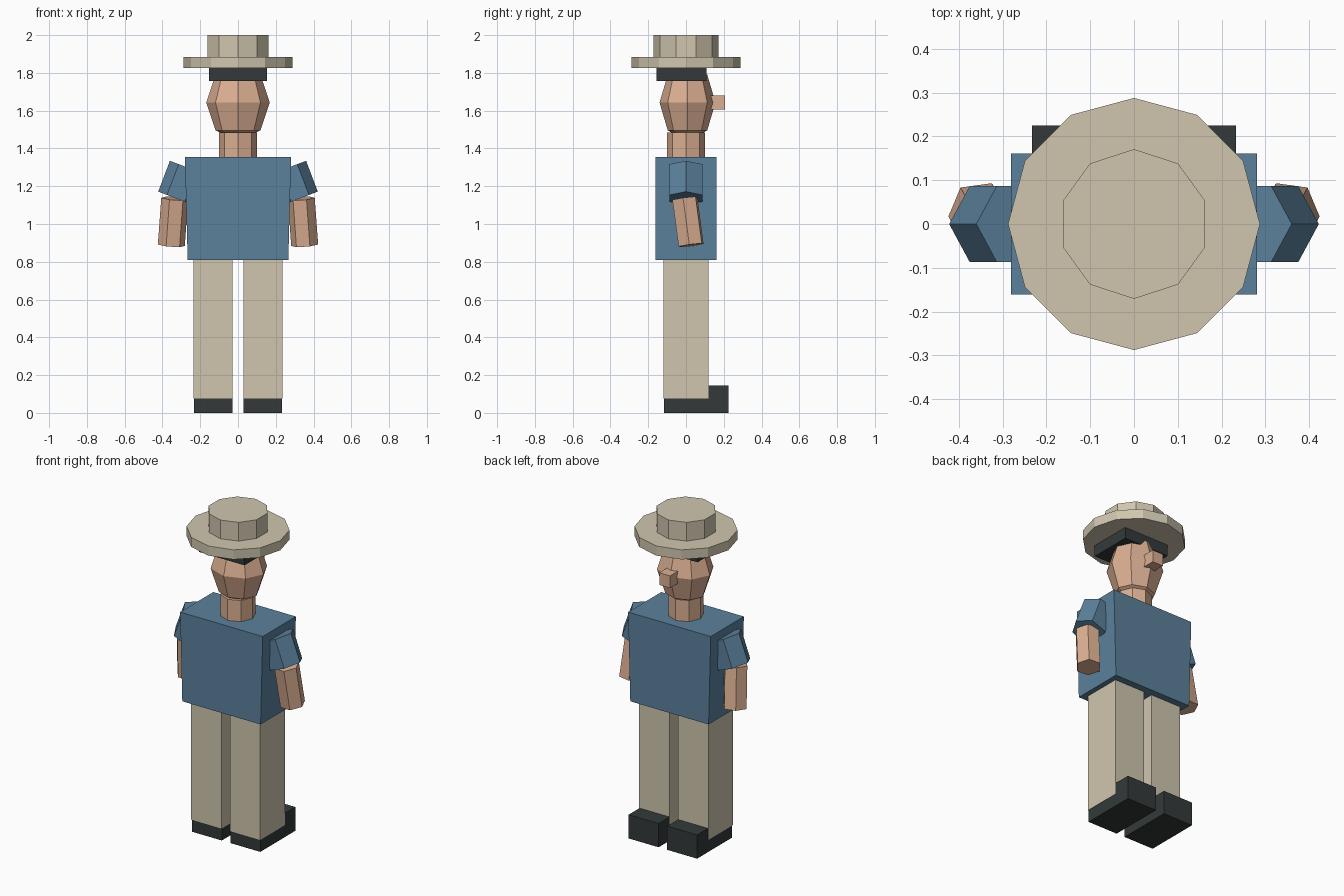
import bpy, bmesh, math
from mathutils import Vector, Matrix

if "Cube" in bpy.data.objects:
    bpy.data.objects.remove(bpy.data.objects["Cube"])


def material(name, rgb):
    m = bpy.data.materials.new(name)
    m.diffuse_color = [(c / 255 / 12.92 if c < 11 else ((c / 255 + 0.055) / 1.055) ** 2.4)
                       for c in rgb] + [1.0]
    m.use_nodes = True
    m.node_tree.nodes["Principled BSDF"].inputs["Base Color"].default_value = m.diffuse_color
    return m


KHAKI = material("khaki", (208, 198, 175))
BLUE = material("shirt blue", (91, 129, 156))
SKIN = material("skin", (219, 175, 146))
DARK = material("charcoal", (51, 57, 57))


def finish(name, bm, mat, mirror=False):
    bmesh.ops.recalc_face_normals(bm, faces=bm.faces)
    me = bpy.data.meshes.new(name)
    bm.to_mesh(me)
    bm.free()
    me.materials.append(mat)
    ob = bpy.data.objects.new(name, me)
    bpy.context.collection.objects.link(ob)
    if mirror:
        ob.modifiers.new("other side", 'MIRROR').use_axis[0] = True
    return ob


def box(name, mat, lo, hi, mirror=False, bottom_scale=1.0):
    lo, hi = Vector(lo), Vector(hi)
    bm = bmesh.new()
    bmesh.ops.create_cube(bm, size=1.0)
    for v in bm.verts:
        s = bottom_scale if v.co.z < 0 else 1.0
        v.co = Vector(((lo[i] + hi[i]) / 2 + v.co[i] * (hi[i] - lo[i]) for i in range(3)))
        v.co.x *= s
    return finish(name, bm, mat, mirror)


def prism(name, mat, sides, radius, start, end, first_angle=0.0, mirror=False):
    """Straight prism between two points, first corner at first_angle degrees."""
    start, end = Vector(start), Vector(end)
    turn = Vector((0, 0, 1)).rotation_difference((start - end).normalized())
    bm = bmesh.new()
    rings = []
    for p in (start, end):
        angles = [math.radians(first_angle) + math.tau * i / sides for i in range(sides)]
        rings.append([bm.verts.new(p + turn @ Vector((radius * math.cos(a), radius * math.sin(a), 0)))
                      for a in angles])
        bm.faces.new(rings[-1])
    for i in range(sides):
        j = (i + 1) % sides
        bm.faces.new((rings[0][i], rings[0][j], rings[1][j], rings[1][i]))
    return finish(name, bm, mat, mirror)


# Legs and shoes
box("shoes", DARK, (0.029, -0.116, 0), (0.233, 0.225, 0.146), mirror=True)
box("trouser_legs", KHAKI, (0.028, -0.12, 0.075), (0.235, 0.119, 0.82), mirror=True)

# Torso, slightly narrower at the waist
box("shirt_torso", BLUE, (-0.281, -0.161, 0.81), (0.281, 0.161, 1.355), bottom_scale=0.948)

# Arms
prism("sleeves", BLUE, 6, 0.1, (0.267, 0, 1.299), (0.329, 0, 1.136), mirror=True)
prism("forearms", SKIN, 6, 0.072, (0.335, -0.006, 1.135), (0.353, 0.027, 0.888),
      first_angle=-7.6, mirror=True)

# Neck and head
prism("neck", SKIN, 8, 0.1, (0, 0, 1.485), (0, 0, 1.34))
bm = bmesh.new()
bmesh.ops.create_uvsphere(bm, u_segments=8, v_segments=4, radius=1.0)
bmesh.ops.transform(bm, verts=bm.verts, matrix=Matrix.Translation((0, 0.008, 1.643))
                    @ Matrix.Diagonal((0.168, 0.148, 0.208, 1)))
finish("head", bm, SKIN)
box("nose", SKIN, (-0.037, 0.10, 1.605), (0.037, 0.207, 1.68))
box("hair", DARK, (-0.154, -0.157, 1.757), (0.154, 0.108, 1.84))

# Hat
prism("hat_brim", KHAKI, 12, 0.288, (0, 0, 1.885), (0, 0, 1.826), first_angle=90)
prism("hat_crown", KHAKI, 10, 0.171, (0, 0, 2.0), (0, 0, 1.87), first_angle=90)
